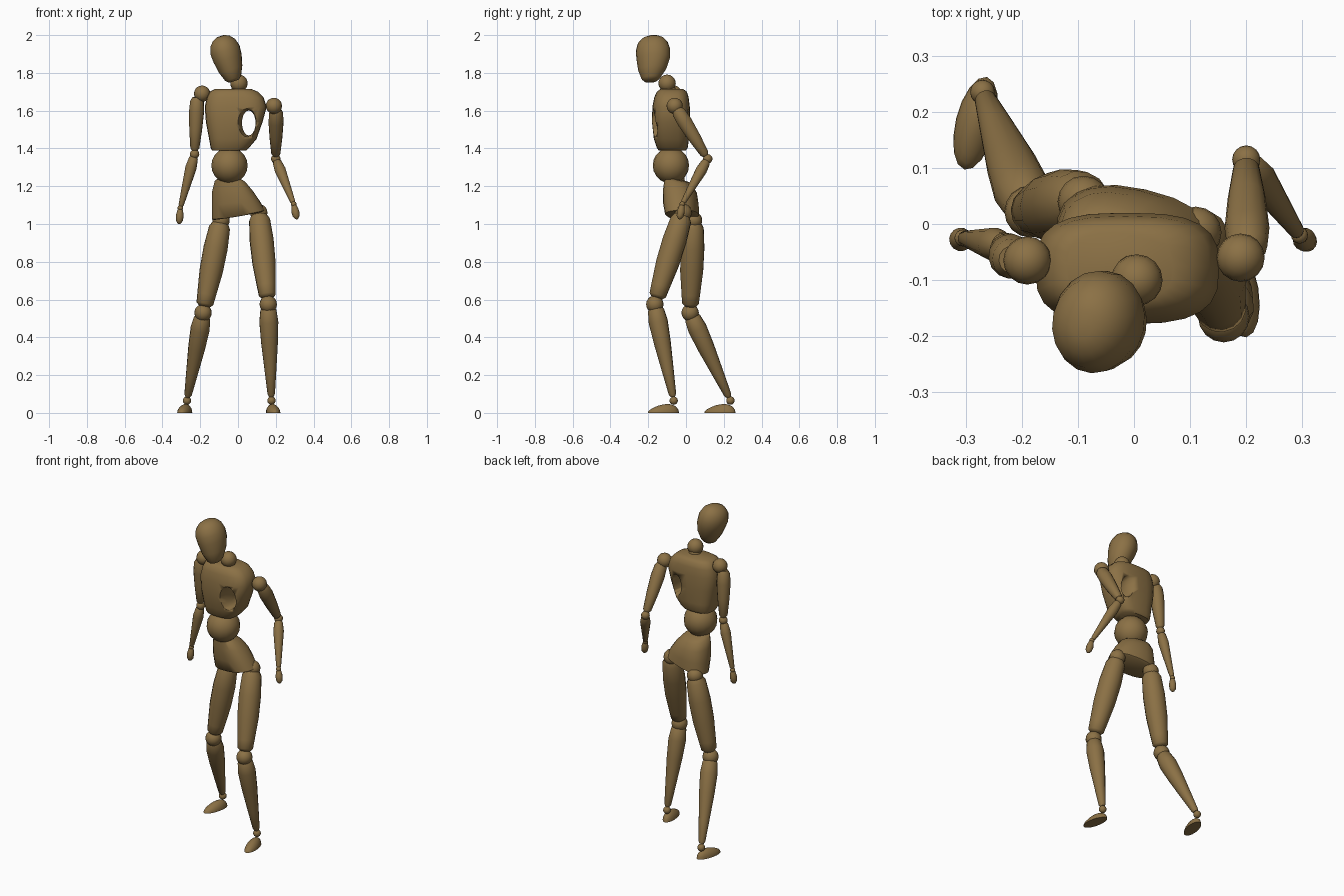
import bpy, bmesh
from math import sin, cos, pi, copysign
from mathutils import Vector, Matrix

if "Cube" in bpy.data.objects:
    bpy.data.objects.remove(bpy.data.objects["Cube"])

wood = bpy.data.materials.new("brown_wood")
wood.use_nodes = True
wood.diffuse_color = (0.26, 0.165, 0.06, 1)
wood.node_tree.nodes["Principled BSDF"].inputs["Base Color"].default_value = wood.diffuse_color


def finish(name, bm, matrix=Matrix(), angle=50):
    bmesh.ops.recalc_face_normals(bm, faces=bm.faces)
    me = bpy.data.meshes.new(name)
    bm.to_mesh(me)
    bm.free()
    me.transform(matrix)
    me.materials.append(wood)
    ob = bpy.data.objects.new(name, me)
    bpy.context.collection.objects.link(ob)
    bpy.ops.object.select_all(action='DESELECT')
    ob.select_set(True)
    bpy.context.view_layer.objects.active = ob
    bpy.ops.object.shade_smooth_by_angle(angle=angle * pi / 180)
    return ob


def loft(name, rings, matrix=Matrix(), sides=16, power=1.0, angle=50):
    """Rings are (cx, cy, z, rx, ry, slope_x, slope_y); slopes tilt the ring."""
    bm = bmesh.new()
    loops = []
    for cx, cy, z, rx, ry, sx, sy in rings:
        loop = []
        for i in range(sides):
            c, s = cos(2 * pi * i / sides), sin(2 * pi * i / sides)
            x = rx * copysign(abs(c) ** power, c)
            y = ry * copysign(abs(s) ** power, s)
            loop.append(bm.verts.new((cx + x, cy + y, z + sx * x + sy * y)))
        loops.append(loop)
    for a, b in zip(loops, loops[1:]):
        for i in range(sides):
            j = (i + 1) % sides
            bm.faces.new((a[i], a[j], b[j], b[i]))
    bm.faces.new(loops[0])
    bm.faces.new(loops[-1])
    return finish(name, bm, matrix, angle)


def ball(name, centre, r):
    bm = bmesh.new()
    bmesh.ops.create_uvsphere(bm, u_segments=16, v_segments=10, radius=r)
    return finish(name, bm, Matrix.Translation(centre))


def limb(name, a, b, profile):
    """Turned round limb from a to b; profile is (fraction, radius)."""
    a, b = Vector(a), Vector(b)
    d = b - a
    m = Matrix.Translation(a) @ d.to_track_quat('Z', 'Y').to_matrix().to_4x4()
    return loft(name, [(0, 0, t * d.length, r, r, 0, 0) for t, r in profile], m, 14)


def foot(name, heel, toe):
    """Half-dome shoe shape, flat below, tall at the heel."""
    heel, toe = Vector(heel), Vector(toe)
    d = toe - heel
    half = d.length / 2
    bm = bmesh.new()
    bmesh.ops.create_uvsphere(bm, u_segments=16, v_segments=12, radius=1)
    bmesh.ops.bisect_plane(bm, geom=bm.verts[:] + bm.edges[:] + bm.faces[:], dist=1e-4,
                           plane_co=(0, 0, 0), plane_no=(0, 0, 1), clear_inner=True)
    bmesh.ops.holes_fill(bm, edges=[e for e in bm.edges if e.is_boundary])
    for v in bm.verts:
        t = v.co.y
        v.co = (v.co.x * 0.036, t * half, v.co.z * (0.045 - 0.014 * t))
    m = Matrix.Translation((heel + toe) / 2) @ d.to_track_quat('Y', 'Z').to_matrix().to_4x4()
    return finish(name, bm, m)


# Limb profiles
THIGH = [(.03, .042), (.08, .056), (.3, .064), (.55, .062), (.8, .05), (.9, .045), (.93, .03)]
SHIN = [(.03, .03), (.06, .043), (.18, .051), (.4, .045), (.7, .031), (.93, .02), (.96, .012)]
UPPER_ARM = [(.06, .025), (.12, .036), (.3, .04), (.6, .034), (.9, .024), (.94, .015)]
FOREARM = [(.04, .015), (.08, .024), (.25, .03), (.6, .022), (.94, .014), (.97, .01)]
HAND = [(0, .008), (.15, .015), (.5, .021), (.8, .018), (.96, .009), (1, .003)]

# Arms and legs, as joint positions
SIDES = {
    "left": dict(shoulder=(.19, -.06, 1.625), elbow=(.2, .115, 1.345), wrist=(.295, -.02, 1.105),
                 tip=(.312, -.035, 1.025), hip=(.11, -.015, 1.06), knee=(.16, -.165, .575),
                 ankle=(.177, -.065, .065), heel=(.172, -.037, 0), toe=(.2, -.202, 0)),
    "right": dict(shoulder=(-.19, -.065, 1.69), elbow=(-.23, -.04, 1.37), wrist=(-.305, -.025, 1.085),
                  tip=(-.312, -.03, 1.0), hip=(-.09, .04, 1.02), knee=(-.185, .022, .53),
                  ankle=(-.27, .235, .065), heel=(-.262, .262, 0), toe=(-.302, .097, 0)),
}
RADII = dict(shoulder=.043, elbow=.025, wrist=.015, hip=.046, knee=.046, ankle=.022)

for side, p in SIDES.items():
    for joint, r in RADII.items():
        ball(f"{side}_{joint}_joint", p[joint], r)
    # The upper arm hangs from the outer side of the shoulder ball
    top = Vector(p["shoulder"]) + Vector((.012 if side == "left" else -.025, 0, 0))
    limb(f"{side}_upper_arm", top, p["elbow"], UPPER_ARM)
    limb(f"{side}_forearm", p["elbow"], p["wrist"], FOREARM)
    limb(f"{side}_hand", p["wrist"], p["tip"], HAND)
    limb(f"{side}_thigh", p["hip"], p["knee"], THIGH)
    limb(f"{side}_shin", p["knee"], p["ankle"], SHIN)
    foot(f"{side}_foot", p["heel"], p["toe"])

# Head: egg leaning to one side with the face turned slightly
up = Vector((-.3, -.04, .95)).normalized()
back = Vector((.25, .95, 0))
back = (back - up * back.dot(up)).normalized()
side_axis = back.cross(up)
head_matrix = Matrix.Translation((-.055, -.173, 1.878)) @ Matrix((side_axis, back, up)).transposed().to_4x4()
head_profile = [(-.125, -.02, .028, .034), (-.11, -.018, .044, .05), (-.06, -.008, .064, .076),
                (0, 0, .077, .09), (.045, 0, .08, .092), (.085, 0, .068, .08),
                (.11, 0, .046, .056), (.122, 0, .02, .028)]
loft("head", [(0, y, z, rx, ry, 0, 0) for z, y, rx, ry in head_profile], head_matrix, 18)
ball("neck_joint", (.005, -.1, 1.745), .046)
ball("neck_base", (.0, -.09, 1.71), .036)

# Chest: rounded box section, with a hole right through its left side
chest_profile = [(1.39, -.138, .045, -.145, .0), (1.405, -.145, .06, -.155, .01),
                 (1.45, -.153, .098, -.17, .015), (1.54, -.17, .13, -.18, .02),
                 (1.62, -.176, .152, -.178, .02), (1.67, -.165, .135, -.168, .014),
                 (1.7, -.15, .105, -.155, .005), (1.715, -.12, .07, -.135, -.015)]
chest = loft("chest", [((x0 + x1) / 2, (y0 + y1) / 2, z, (x1 - x0) / 2, (y1 - y0) / 2, 0, 0)
                       for z, x0, x1, y0, y1 in chest_profile], sides=24, power=.68)
cutter_matrix = Matrix.Translation((.057, -.08, 1.535)) @ Matrix.Rotation(pi / 2, 4, 'X')
cutter = loft("chest_hole_cutter", [(0, 0, -.2, .038, .066, 0, 0), (0, 0, .02, .036, .066, 0, 0),
                                    (-.004, 0, .06, .04, .07, 0, 0), (-.01, 0, .14, .062, .085, 0, 0)],
              cutter_matrix, 20)
cutter.hide_render = True
cutter.hide_viewport = True
cutter.display_type = 'WIRE'
hole = chest.modifiers.new("hole", 'BOOLEAN')
hole.operation = 'DIFFERENCE'
hole.solver = 'EXACT'
hole.object = cutter

# Waist ball
ball("waist_joint", (-.045, -.08, 1.31), .096)

# Pelvis: flared and turned, widening towards the left hip
pelvis_matrix = Matrix.Translation((0, -.02, 0)) @ Matrix.Rotation(-.22, 4, 'Z')
loft("pelvis", [(-.035, -.03, 1.235, .06, .055, 0, -.25), (-.035, -.028, 1.222, .082, .072, 0, -.25),
                (-.025, -.018, 1.175, .108, .086, .02, -.1), (-.01, -.01, 1.11, .128, .09, .1, 0),
                (.002, 0, 1.05, .142, .084, .16, .1), (.002, 0, 1.045, .132, .076, .16, .1)],
     pelvis_matrix, 20, .85)
